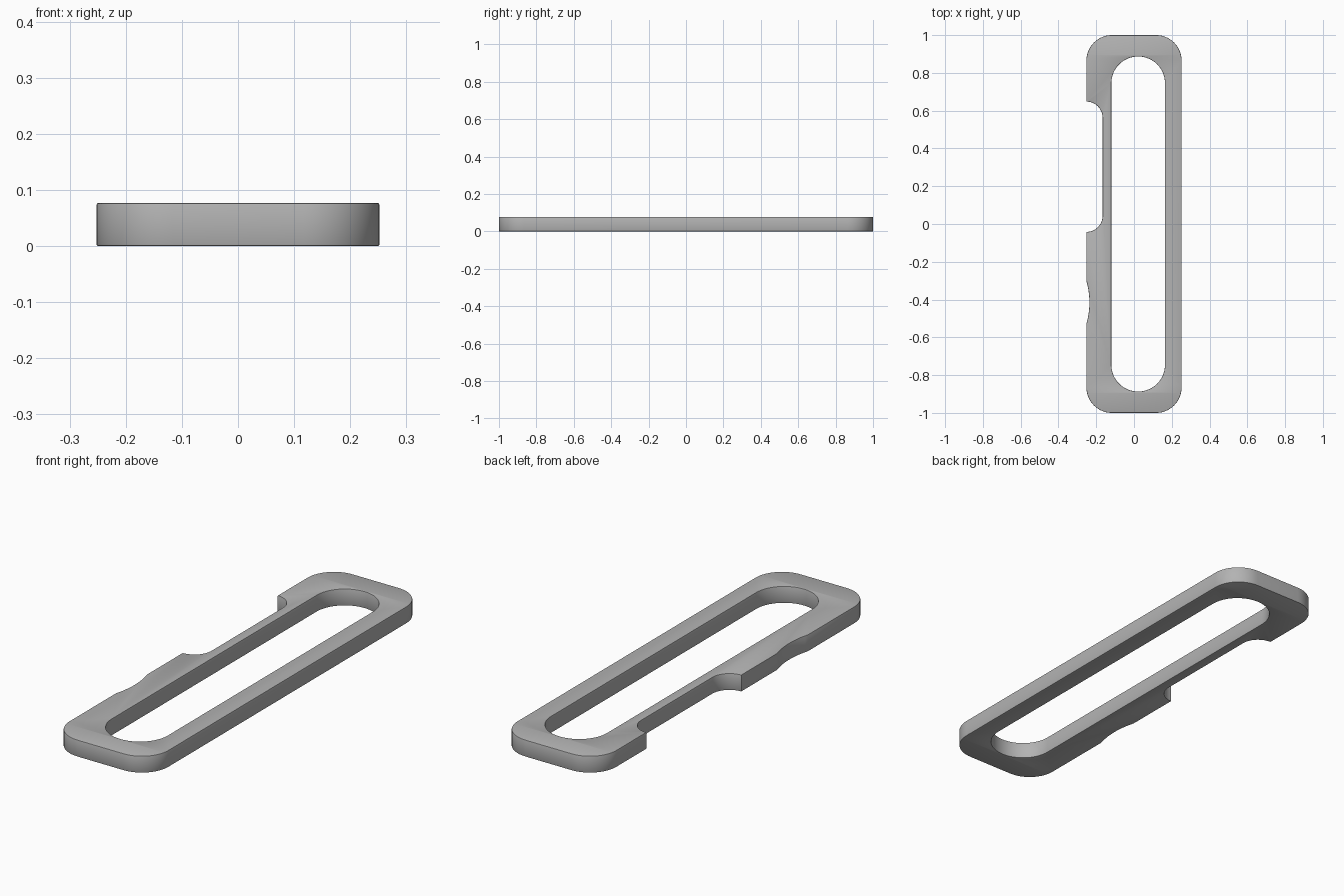
import bpy
import bmesh
from math import cos, sin, radians, asin

cube = bpy.data.objects.get("Cube")
if cube:
    bpy.data.objects.remove(cube, do_unlink=True)

HALF_W, HALF_L, HEIGHT = 0.252, 1.0, 0.077
CORNER, NOTCH_R, EDGE = 0.135, 0.086, 0.003


def arc(cx, cy, r, start, end, steps=14):
    """Points along a circular arc, angles in degrees."""
    angles = [radians(start + (end - start) * i / steps) for i in range(steps + 1)]
    return [(cx + r * cos(a), cy + r * sin(a)) for a in angles]


def rounded_corner(sx, sy, start):
    return arc(sx * (HALF_W - CORNER), sy * (HALF_L - CORNER), CORNER, start, start + 90)


# Outer outline, counter-clockwise from the front left corner
outline = rounded_corner(1, -1, -90) + rounded_corner(1, 1, 0) + rounded_corner(-1, 1, 90)

# Long notch in the right edge, with rounded inner corners
notch_back, notch_front = 0.648, -0.042
outline += arc(-HALF_W, notch_back - NOTCH_R, NOTCH_R, 90, 0)
outline += arc(-HALF_W, notch_front + NOTCH_R, NOTCH_R, 0, -90)

# Shallow scoop in the right edge
dip_y, dip_half, dip_depth = -0.415, 0.113, 0.016
dip_r = (dip_half ** 2 + dip_depth ** 2) / (2 * dip_depth)
spread = asin(dip_half / dip_r) * 57.29578
outline += arc(-HALF_W + dip_depth - dip_r, dip_y, dip_r, spread, -spread)
outline += rounded_corner(-1, -1, 180)

# Long slot with semicircular ends
slot_x, slot_r, slot_y = 0.022, 0.142, 0.745
slot = arc(slot_x, slot_y, slot_r, 0, 180, 32) + arc(slot_x, -slot_y, slot_r, 180, 360, 32)

# Extruded plate with finely chamfered rims
curve = bpy.data.curves.new("plate_profile", "CURVE")
curve.dimensions = "2D"
curve.fill_mode = "BOTH"
curve.extrude = HEIGHT / 2 - EDGE
curve.bevel_depth = EDGE
curve.bevel_resolution = 1
curve.offset = -EDGE
for points in (outline, slot):
    spline = curve.splines.new("POLY")
    spline.points.add(len(points) - 1)
    for point, (x, y) in zip(spline.points, points):
        point.co = (x, y, 0, 1)
    spline.use_cyclic_u = True

plate = bpy.data.objects.new("slotted_plate", curve)
bpy.context.collection.objects.link(plate)
bpy.ops.object.select_all(action="DESELECT")
plate.select_set(True)
bpy.context.view_layer.objects.active = plate
bpy.ops.object.convert(target="MESH")
plate = bpy.context.object
plate.name = "slotted_plate"

# Weld the caps to the walls and stand the plate on the ground
bm = bmesh.new()
bm.from_mesh(plate.data)
bmesh.ops.remove_doubles(bm, verts=bm.verts, dist=0.0002)
bmesh.ops.recalc_face_normals(bm, faces=bm.faces)
bmesh.ops.translate(bm, verts=bm.verts, vec=(0, 0, HEIGHT / 2))
bm.to_mesh(plate.data)
bm.free()
bpy.ops.object.shade_smooth_by_angle(angle=radians(30))

# Plain grey finish
grey = bpy.data.materials.new("plain_grey")
grey.use_nodes = True
colour = (0.45, 0.45, 0.45, 1)
grey.diffuse_color = colour
grey.node_tree.nodes["Principled BSDF"].inputs["Base Color"].default_value = colour
plate.data.materials.clear()
plate.data.materials.append(grey)
